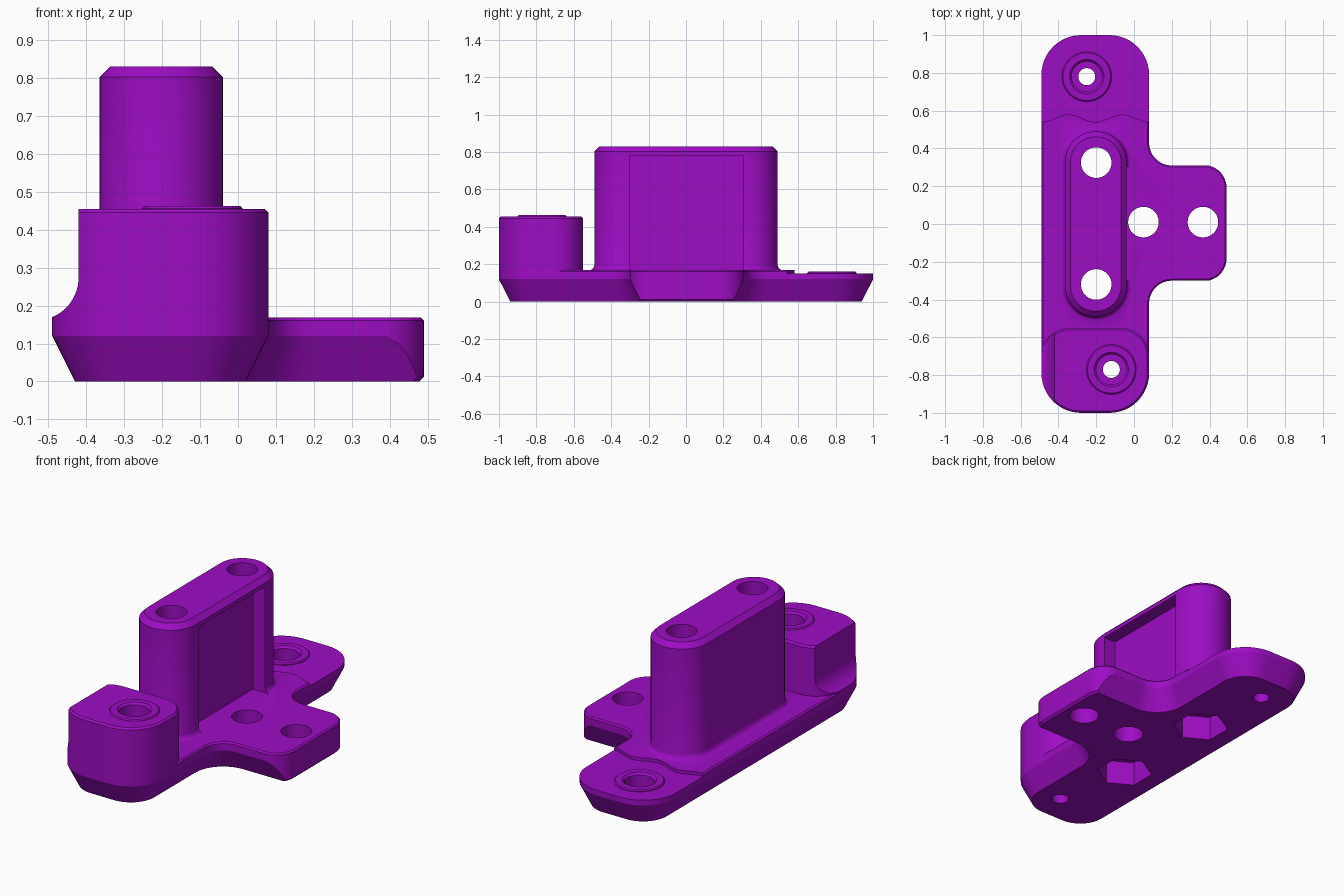
import bpy, bmesh, math
from mathutils import Vector

if "Cube" in bpy.data.objects:
    bpy.data.objects.remove(bpy.data.objects["Cube"])

purple = bpy.data.materials.new("purple_plastic")
purple.diffuse_color = (0.34, 0.004, 0.55, 1)
purple.use_nodes = True
purple.node_tree.nodes["Principled BSDF"].inputs["Base Color"].default_value = purple.diffuse_color


def rounded(corners, inset=0.0, seg=12):
    """Right-angled counter-clockwise outline (x, y, radius) with filleted corners, offset inward."""
    out, n = [], len(corners)
    for i, (x, y, r) in enumerate(corners):
        p = Vector((x, y))
        a = (p - Vector(corners[i - 1][:2])).normalized()
        b = (Vector(corners[(i + 1) % n][:2]) - p).normalized()
        convex = a.x * b.y - a.y * b.x > 0
        r = max(r - inset, 0.004) if convex else r + inset
        p = p + inset * (Vector((-a.y, a.x)) + Vector((-b.y, b.x)))
        centre = p - a * r + b * r
        for k in range(seg + 1):
            t = k / seg * math.pi / 2
            out.append(centre - b * r * math.cos(t) + a * r * math.sin(t))
    return out


def circle(x, y, r, n=40, start=0.0):
    return [Vector((x + r * math.cos(start + math.tau * k / n),
                    y + r * math.sin(start + math.tau * k / n))) for k in range(n)]


def loft(name, rings):
    """Solid through a stack of (z, outline) rings with equal point counts."""
    bm = bmesh.new()
    loops = [[bm.verts.new((p.x, p.y, z)) for p in pts] for z, pts in rings]
    n = len(loops[0])
    for lo, hi in zip(loops, loops[1:]):
        for i in range(n):
            j = (i + 1) % n
            bm.faces.new((lo[i], lo[j], hi[j], hi[i]))
    bm.faces.new(loops[0][::-1])
    bm.faces.new(loops[-1])
    bmesh.ops.recalc_face_normals(bm, faces=bm.faces[:])
    mesh = bpy.data.meshes.new(name)
    bm.to_mesh(mesh)
    bm.free()
    ob = bpy.data.objects.new(name, mesh)
    ob.data.materials.append(purple)
    bpy.context.collection.objects.link(ob)
    return ob


def box(name, x0, x1, y0, y1, z0, z1):
    pts = [Vector(p) for p in ((x0, y0), (x1, y0), (x1, y1), (x0, y1))]
    return loft(name, [(z0, pts), (z1, pts)])


def combine(target, other, operation):
    mod = target.modifiers.new(operation, 'BOOLEAN')
    mod.operation, mod.solver, mod.object = operation, 'EXACT', other
    bpy.context.view_layer.objects.active = target
    bpy.ops.object.modifier_apply(modifier=mod.name)
    bpy.data.objects.remove(other)


# Base plate with tapered underside and side tab
T = 0.168
plan = [(-.49, -1, .21), (.08, -1, .21), (.08, -.30, .12), (.6, -.30, .07),
        (.6, .31, .07), (.08, .31, .12), (.08, 1, .21), (-.49, 1, .21)]
body = loft("mounting_bracket", [(z, rounded(plan, d)) for z, d in
                                 ((0, .06), (.12, 0), (T - .008, 0), (T, .008))])

# Tab end: square face with rounded vertical corners
trim = [(-.7, -1.2, .05), (.25, -1.2, .05), (.25, -.302, .04), (.49, -.302, .12),
        (.49, .312, .12), (.25, .312, .04), (.25, 1.2, .05), (-.7, 1.2, .05)]
combine(body, loft("tab_trim", [(z, rounded(trim, d)) for z, d in
        ((-.02, .032), (.012, 0), (.16, 0), (.19, .03))]), 'INTERSECT')

# Lowered back end with a wavy step
wave = []
for k in range(41):
    x = -.52 + .63 * k / 40
    wave.append(Vector((x, .56 - .02 * math.cos(math.tau * (x + .49) / .285))))
wave += [Vector((.11, 1.1)), Vector((-.52, 1.1))]
combine(body, loft("step_cutter", [(.15, wave), (.3, wave)]), 'DIFFERENCE')

# Tall front boss, with a concave relief along its left side
boss_plan = [(-.49, -1, .21), (.08, -1, .21), (.08, -.55, .15), (-.49, -.55, .15)]
boss = loft("front_boss", [(z, rounded(boss_plan, d)) for z, d in
                           ((.14, 0), (.445, 0), (.455, .01))])
profile = [Vector((-.62, T)), Vector((-.492, T))]
for k in range(13):
    t = math.radians(-66 + 66 * k / 12)
    profile.append(Vector((-.535 + .115 * math.cos(t), .275 + .115 * math.sin(t))))
profile += [Vector((-.42, .6)), Vector((-.62, .6))]
relief = loft("relief_cutter", [(-1.05, profile), (-.5, profile)])
for v in relief.data.vertices:  # swing the profile upright: extrude axis becomes y
    x, z, y = v.co
    v.co = (x, y, z)
relief.data.flip_normals()
combine(boss, relief, 'DIFFERENCE')
combine(body, boss, 'UNION')

# Central post with flared foot, chamfered top and side recess
post_plan = [(-.365, -.49, .162), (-.04, -.49, .162), (-.04, .49, .162), (-.365, .49, .162)]
post = loft("post", [(z, rounded(post_plan, d)) for z, d in
                     ((.1, -.025), (T, -.025), (.173, -.012), (.182, -.004), (.195, 0),
                      (.802, 0), (.83, .028))])
combine(post, box("recess_cutter", -.118, .1, -.30, .305, T, .78), 'DIFFERENCE')
combine(body, post, 'UNION')

# Screw pads with counterbored screw holes
for x, y, top in ((-.25, .78, .16), (-.12, -.77, .462)):
    combine(body, loft("pad", [(top - .05, circle(x, y, .132)), (top - .006, circle(x, y, .132)),
                               (top, circle(x, y, .126))]), 'UNION')
    combine(body, loft("counterbore", [(-.1, circle(x, y, .045)), (.06, circle(x, y, .045)),
                                       (.0601, circle(x, y, .08)), (top - .012, circle(x, y, .08)),
                                       (top + .01, circle(x, y, .1))]), 'DIFFERENCE')

# Plain through holes in post and tab
for x, y in ((-.2, .325), (-.2, -.32), (.05, .01), (.365, .01)):
    ring = circle(x, y, .081)
    combine(body, loft("hole_cutter", [(-.1, ring), (1, ring)]), 'DIFFERENCE')

# Hexagonal nut pockets under the post
for y in (.325, -.32):
    ring = circle(-.2, y, .15, 6, math.pi / 2)
    combine(body, loft("nut_pocket", [(-.1, ring), (.14, ring)]), 'DIFFERENCE')

bpy.ops.object.select_all(action='DESELECT')
body.select_set(True)
bpy.context.view_layer.objects.active = body
bpy.ops.object.shade_smooth_by_angle(angle=math.radians(25))
